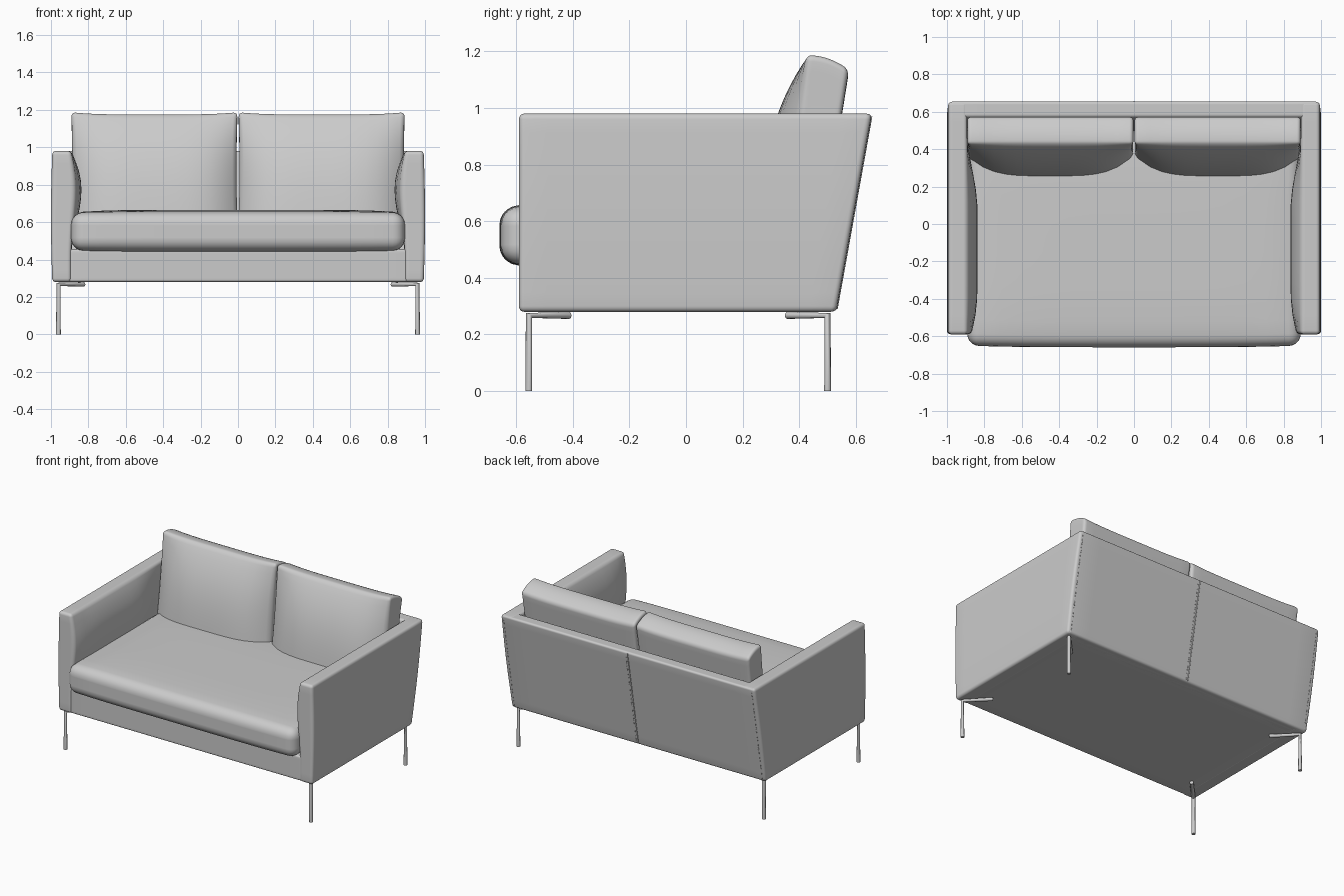
import bpy, bmesh, math
from mathutils import Vector

if "Cube" in bpy.data.objects:
    bpy.data.objects.remove(bpy.data.objects["Cube"])

SEG, CORNER = 20, 0.7   # grid per side, share of the grid left for the flat middle


def finish(obj, angle=45):
    bpy.ops.object.select_all(action='DESELECT')
    obj.select_set(True)
    bpy.context.view_layer.objects.active = obj
    bpy.ops.object.shade_smooth_by_angle(angle=math.radians(angle))


def add_mesh(name, bm):
    bmesh.ops.recalc_face_normals(bm, faces=bm.faces)
    mesh = bpy.data.meshes.new(name)
    bm.to_mesh(mesh)
    bm.free()
    obj = bpy.data.objects.new(name, mesh)
    bpy.context.collection.objects.link(obj)
    return obj


def soft_box(name, half, r, warp):
    """Rounded box whose normalised points (-1..1) are sent through warp."""
    bm = bmesh.new()
    bmesh.ops.create_cube(bm, size=2)
    bmesh.ops.subdivide_edges(bm, edges=bm.edges[:], cuts=SEG - 1, use_grid_fill=True)
    for v in bm.verts:
        p, core = Vector(), Vector()
        for i, h in enumerate(half):
            t = abs(v.co[i])
            if t < CORNER:
                d = t / CORNER * (h - r)
            else:
                d = h - r + (t - CORNER) / (1 - CORNER) * r
            p[i] = math.copysign(d, v.co[i])
            core[i] = max(r - h, min(h - r, p[i]))
        p = core + (p - core).normalized() * r
        v.co = warp(*(p[i] / half[i] for i in range(3)))
    obj = add_mesh(name, bm)
    finish(obj)
    return obj


def lerp(a, b, t):
    """t runs from -1 to 1."""
    return a + (b - a) * (t + 1) / 2


def back_y(z):
    """Sloping rear plane of the frame."""
    return 0.53 + 0.18 * (z - 0.28)


# Arms, padded on the inner face
def arm_warp(side):
    def warp(u, v, w):
        z = lerp(0.28, 0.98, w)
        y = lerp(-0.59, back_y(z), v)
        t = max(0, min(1, (z - 0.42) / 0.56))
        pad = 0.055 * math.sin(math.pi * t ** 1.5)
        rear = max(0, min(1, (y - 0.08) / 0.42))
        front = max(0, (-0.35 - y) / 0.24)
        pad *= (1 - rear * rear * (3 - 2 * rear)) * (1 - 0.6 * front ** 2)
        outer = 0.993 + 0.007 * math.sin(math.pi * (w + 1) / 2)
        return Vector((side * lerp(0.892 - pad, outer, u), y, z))
    return warp


for side, label in ((-1, "left"), (1, "right")):
    soft_box(label + "_arm", (0.055, 0.6, 0.35), 0.02, arm_warp(side))


# Back panel
def back_warp(u, v, w):
    z = lerp(0.281, 0.979, w)
    return Vector((0.984 * u, back_y(z) + lerp(-0.085, 0.001, v), z))


soft_box("back_panel", (0.98, 0.042, 0.35), 0.015, back_warp)


# Base
def base_warp(u, v, w):
    z = lerp(0.281, 0.455, w)
    return Vector((0.93 * u, lerp(-0.583, back_y(z) - 0.02, v), z))


soft_box("base", (0.93, 0.55, 0.087), 0.012, base_warp)


# Seat cushion
def seat_warp(u, v, w):
    puff = (1 - u ** 6) * (1 - v ** 4)
    z = 0.55 + w * (0.1 + 0.016 * puff)
    return Vector((0.892 * u, lerp(-0.65 - 0.009 * (1 - u ** 4), 0.5, v), z))


soft_box("seat_cushion", (0.89, 0.58, 0.105), 0.065, seat_warp)


# Back cushions, leaning and fuller near the bottom
def pillow_warp(side):
    def warp(u, v, w):
        s = (w + 1) / 2
        belly = (1 - u ** 4) * (1 - s ** 3)
        front = 0.36 + 0.065 * s - 0.11 * belly
        rear = 0.49 + 0.085 * s
        top = lerp(1.175, 1.125, v) + 0.012 * u ** 4 + 0.015 * (1 - v * v)
        waist = 1 - 0.012 * (1 - w * w)
        x = 0.447 + 0.444 * u * waist
        return Vector((side * x, lerp(front, rear, v), 0.6 + s * (top - 0.6)))
    return warp


for side, label in ((-1, "left"), (1, "right")):
    soft_box(label + "_back_cushion", (0.44, 0.1, 0.28), 0.022, pillow_warp(side))


# Tubes: bent legs and the seam on the back
def tube(name, points, radius):
    curve = bpy.data.curves.new(name, 'CURVE')
    curve.dimensions = '3D'
    curve.bevel_depth = radius
    curve.bevel_resolution = 3
    curve.use_fill_caps = True
    spline = curve.splines.new('POLY')
    spline.points.add(len(points) - 1)
    for p, co in zip(spline.points, points):
        p.co = (*co, 1)
    obj = bpy.data.objects.new(name, curve)
    bpy.context.collection.objects.link(obj)
    bpy.ops.object.select_all(action='DESELECT')
    obj.select_set(True)
    bpy.context.view_layer.objects.active = obj
    bpy.ops.object.convert(target='MESH')
    finish(bpy.context.view_layer.objects.active)


for sx, xl in ((-1, "left"), (1, "right")):
    for y, inward, yl in ((-0.555, 1, "front"), (0.5, -1, "rear")):
        tube(f"{yl}_{xl}_leg", [(sx * 0.96, y, 0), (sx * 0.96, y, 0.267),
                                (sx * 0.825, y + inward * 0.142, 0.267)], 0.0125)

tube("back_seam", [(0, back_y(z), z) for z in (0.29, 0.97)], 0.004)

# Stitches beside the middle seam and the rear corners
bm = bmesh.new()
for x in (-0.97, 0.014, 0.97):
    for i in range(34):
        z = 0.3 + i * 0.0195
        made = bmesh.ops.create_cube(bm, size=1)["verts"]
        for v in made:
            v.co = (x + v.co.x * 0.004, back_y(z + v.co.z * 0.01) + v.co.y * 0.006, z + v.co.z * 0.01)
add_mesh("back_stitches", bm)
